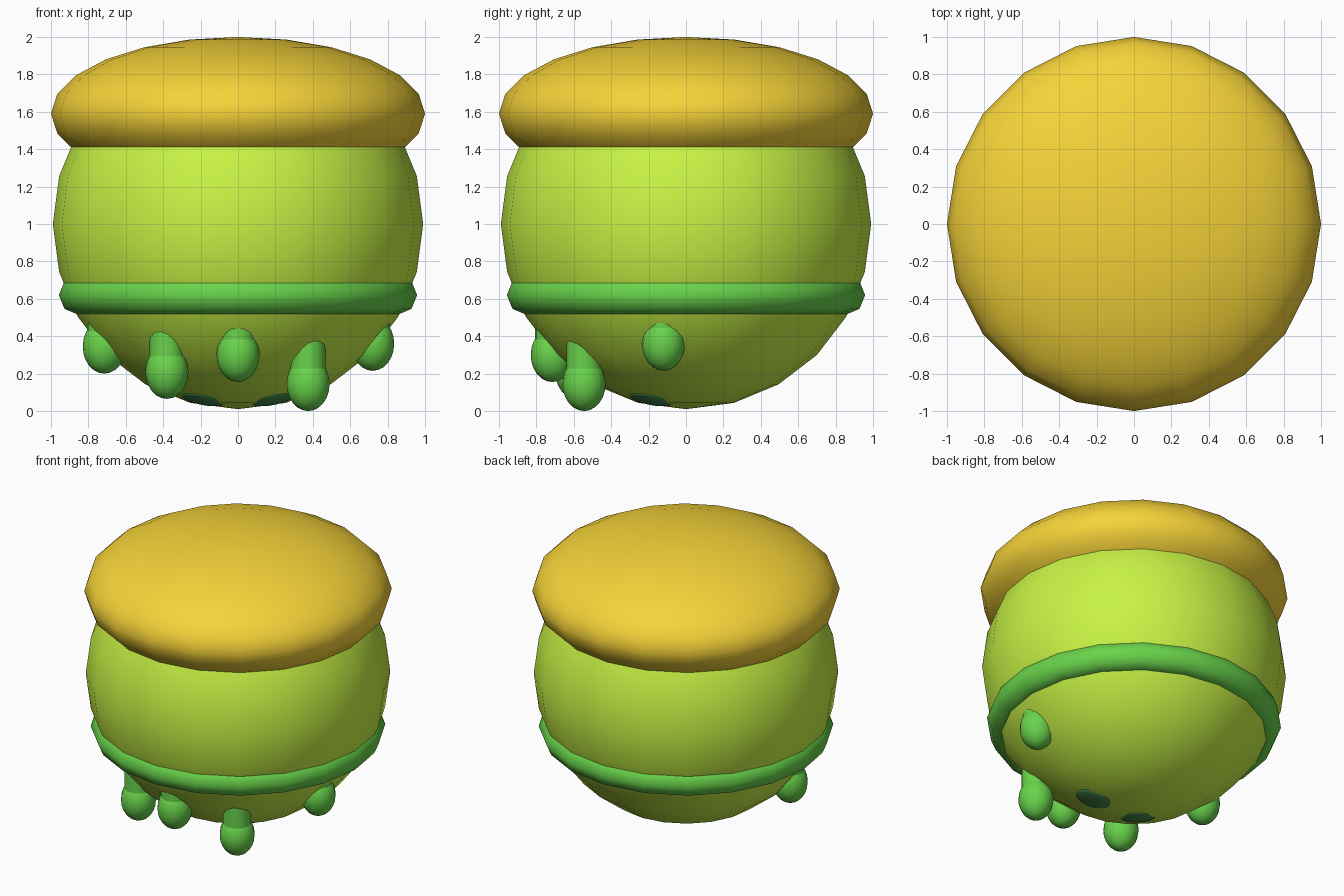
import bpy, math
from mathutils import Vector

if "Cube" in bpy.data.objects:
    bpy.data.objects.remove(bpy.data.objects["Cube"])


def material(name, rgb):
    m = bpy.data.materials.new(name)
    m.diffuse_color = (*rgb, 1)
    m.use_nodes = True
    m.node_tree.nodes["Principled BSDF"].inputs["Base Color"].default_value = m.diffuse_color
    return m


YELLOW = material("yellow", (0.92, 0.65, 0.04))
LIME = material("lime", (0.58, 0.90, 0.06))
GREEN = material("green", (0.14, 0.65, 0.07))
DARK = material("dark_green", (0.06, 0.28, 0.08))


def finish(name, mat):
    ob = bpy.context.object
    ob.name = name
    ob.data.materials.append(mat)
    bpy.ops.object.shade_smooth_by_angle(angle=math.radians(50))
    return ob


def ellipsoid(name, mat, loc, scale, segs=20, rings=12):
    bpy.ops.mesh.primitive_uv_sphere_add(segments=segs, ring_count=rings, radius=1, location=loc)
    ob = finish(name, mat)
    ob.scale = scale
    return ob


# Round body and the flattened cap on top
ellipsoid("body", LIME, (0, 0, 1), (0.99, 0.99, 0.99))
ellipsoid("cap", YELLOW, (0, 0, 1.59), (1, 1, 0.41))

# Band around the lower body
bpy.ops.mesh.primitive_torus_add(major_segments=20, minor_segments=8, major_radius=0.853,
                                 minor_radius=0.105, location=(0, 0, 0.62))
finish("band", GREEN)

# Hanging drops: a bulb on a short vertical stem that runs up into the body
drops = [(-0.715, -0.16, 0.345), (-0.38, -0.585, 0.21), (0, -0.715, 0.30),
         (0.375, -0.545, 0.145), (0.72, -0.12, 0.36)]
for i, (x, y, z) in enumerate(drops, 1):
    ellipsoid(f"drop_bulb_{i}", GREEN, (x, y, z), (0.115, 0.115, 0.145), 16, 12)
    bpy.ops.mesh.primitive_cylinder_add(vertices=16, radius=0.093, depth=0.32,
                                        location=(x, y, z + 0.16))
    finish(f"drop_stem_{i}", GREEN)

# Two flat spots on the underside, lying along the body surface
for side, label in ((-1, "left"), (1, "right")):
    n = Vector((0.19 * side, -0.19, -0.95)).normalized()
    spot = ellipsoid(f"spot_{label}", DARK, Vector((0, 0, 1)) + n * 0.975,
                     (0.115, 0.115, 0.02), 16, 8)
    spot.rotation_euler = n.to_track_quat('Z', 'Y').to_euler()
